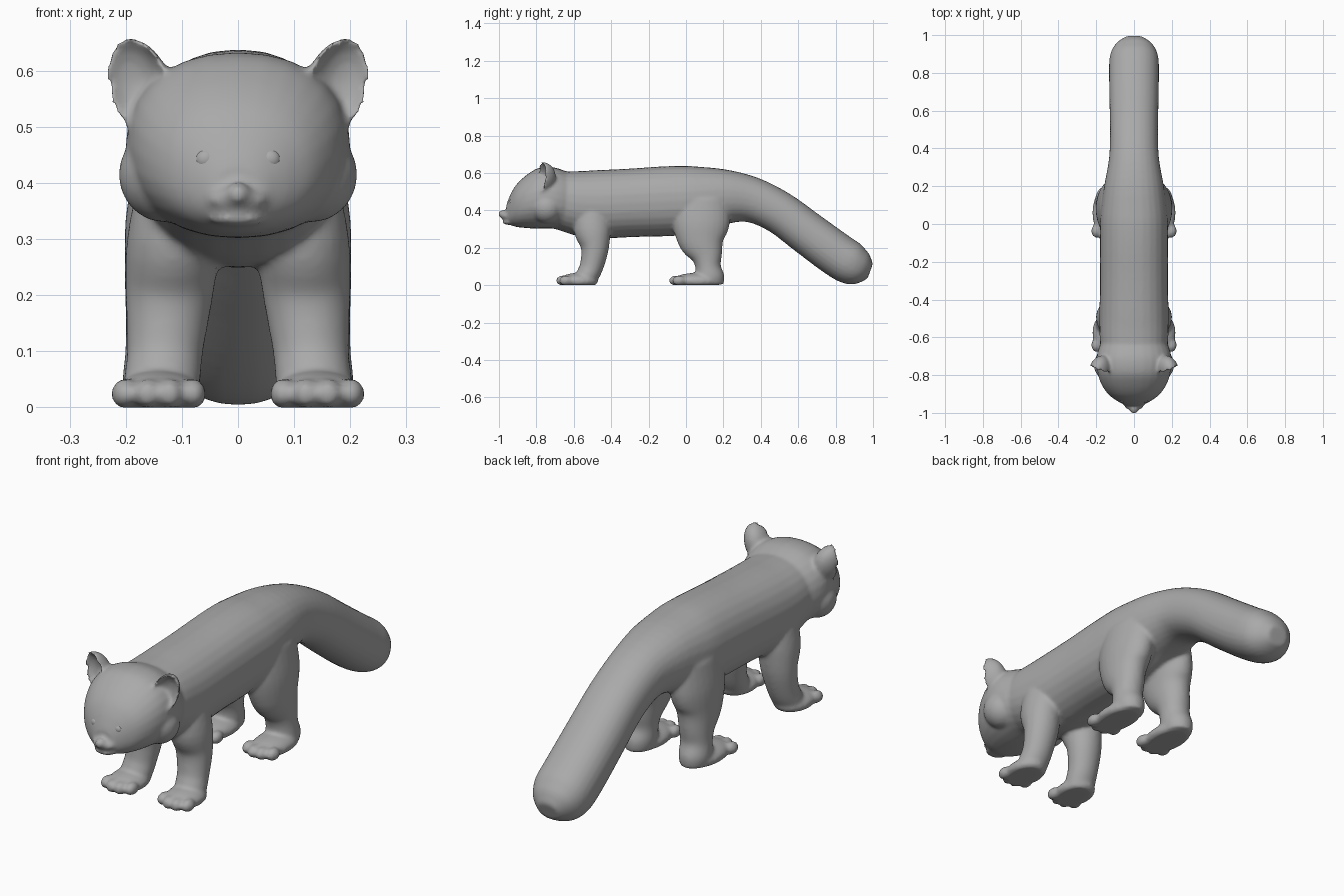
import bpy, bmesh, math
from mathutils import Vector, Matrix

if "Cube" in bpy.data.objects:
    bpy.data.objects.remove(bpy.data.objects["Cube"])

grey = bpy.data.materials.new("plain_grey")
grey.diffuse_color = (0.4, 0.4, 0.4, 1)
grey.use_nodes = True
grey.node_tree.nodes["Principled BSDF"].inputs["Base Color"].default_value = grey.diffuse_color


def finish(name, bm):
    bmesh.ops.recalc_face_normals(bm, faces=bm.faces[:])
    me = bpy.data.meshes.new(name)
    bm.to_mesh(me)
    bm.free()
    me.materials.append(grey)
    me.shade_smooth()
    ob = bpy.data.objects.new(name, me)
    bpy.context.collection.objects.link(ob)
    return ob


def spline(rows, steps=4):
    """Smoothly resample a list of stations."""
    out = []
    for i in range(len(rows) - 1):
        p = [Vector(rows[min(max(k, 0), len(rows) - 1)]) for k in range(i - 1, i + 3)]
        for s in range(steps):
            t = s / steps
            out.append(0.5 * (2 * p[1] + (p[2] - p[0]) * t
                       + (2 * p[0] - 5 * p[1] + 4 * p[2] - p[3]) * t * t
                       + (3 * p[1] - p[0] - 3 * p[2] + p[3]) * t ** 3))
    return out + [Vector(rows[-1])]


def tube(name, rows, side=1, power=2.0, upright=False, n=28):
    """Loft rings along a path; station = y, z, x, half width, half depth."""
    bm = bmesh.new()
    st = spline(rows)
    rings = []
    for i, (y, z, x, a, b) in enumerate(st):
        p, q = st[max(i - 1, 0)], st[min(i + 1, len(st) - 1)]
        t = Vector((1, 0)) if upright else Vector((q[0] - p[0], q[1] - p[1])).normalized()
        ring = []
        for k in range(n):
            c, s = math.cos(math.tau * k / n), math.sin(math.tau * k / n)
            u = a * math.copysign(abs(c) ** (2 / power), c)
            v = b * math.copysign(abs(s) ** (2 / power), s)
            ring.append(bm.verts.new((side * (x + u), y - t.y * v, max(z + t.x * v, 0))))
        rings.append(ring)
    for r, s in zip(rings, rings[1:]):
        for k in range(n):
            bm.faces.new((r[k], r[(k + 1) % n], s[(k + 1) % n], s[k]))
    bm.faces.new(rings[0])
    bm.faces.new(rings[-1])
    return finish(name, bm)


def blob(name, centre, radii):
    """Ellipsoid flattened where it meets the floor."""
    bm = bmesh.new()
    bmesh.ops.create_uvsphere(bm, u_segments=24, v_segments=16, radius=1)
    for v in bm.verts:
        v.co = Vector(c + r * k for c, r, k in zip(centre, radii, v.co))
        v.co.z = max(v.co.z, 0)
    return finish(name, bm)


def ear(side):
    """Forward-facing cup with a thick rim and a tip leaning outwards."""
    bm = bmesh.new()
    bmesh.ops.create_uvsphere(bm, u_segments=32, v_segments=24, radius=1)
    turn = Matrix.Rotation(math.radians(18), 3, 'Z')
    for v in bm.verts:
        x, y, z = v.co
        y = -0.62 * y - 0.22 if y < -0.001 else y
        p = turn @ Vector((0.058 * x + 0.018 * z, 0.078 * y, 0.088 * z))
        v.co = Vector((side * (0.176 + p.x), -0.772 + p.y, 0.57 + p.z))
    return finish("ear", bm)


# Torso running into the tail
parts = [tube("torso_and_tail", [
    (-0.75, 0.465, 0, 0.15, 0.14), (-0.65, 0.45, 0, 0.178, 0.16),
    (-0.5, 0.432, 0, 0.183, 0.182), (-0.3, 0.44, 0, 0.18, 0.183),
    (-0.1, 0.449, 0, 0.18, 0.187), (0.05, 0.457, 0, 0.178, 0.18),
    (0.2, 0.472, 0, 0.158, 0.149), (0.35, 0.457, 0, 0.132, 0.122),
    (0.5, 0.388, 0, 0.127, 0.114), (0.65, 0.278, 0, 0.13, 0.116),
    (0.8, 0.168, 0, 0.132, 0.118), (0.885, 0.115, 0, 0.128, 0.114),
    (0.945, 0.09, 0, 0.1, 0.087), (0.985, 0.075, 0, 0.05, 0.042)], power=2.2)]

# Head, muzzle, nose and lower lip
parts += [tube("head", [
    (-0.96, 0.385, 0, 0.045, 0.045), (-0.95, 0.392, 0, 0.065, 0.066),
    (-0.93, 0.41, 0, 0.1, 0.092), (-0.9, 0.428, 0, 0.138, 0.118),
    (-0.85, 0.448, 0, 0.172, 0.143), (-0.79, 0.464, 0, 0.193, 0.162),
    (-0.72, 0.467, 0, 0.2, 0.165), (-0.66, 0.458, 0, 0.188, 0.158),
    (-0.6, 0.45, 0, 0.16, 0.14)], power=2.2, upright=True),
    blob("muzzle", (0, -0.945, 0.37), (0.058, 0.045, 0.026)),
    blob("nose", (0, -0.975, 0.38), (0.024, 0.03, 0.022)),
    blob("lower_lip", (0, -0.943, 0.336), (0.052, 0.038, 0.014))]

for side in (-1, 1):
    parts.append(ear(side))
    parts.append(blob("cheek", (side * 0.13, -0.745, 0.415), (0.083, 0.085, 0.085)))
    # Legs
    parts.append(tube("front_leg", [
        (-0.5, 0.42, 0.105, 0.07, 0.09), (-0.5, 0.3, 0.115, 0.083, 0.1),
        (-0.487, 0.2, 0.122, 0.078, 0.075), (-0.505, 0.1, 0.13, 0.068, 0.063),
        (-0.53, 0.045, 0.135, 0.068, 0.06), (-0.54, 0.005, 0.135, 0.06, 0.055)],
        side))
    parts.append(tube("hind_leg", [
        (0.08, 0.46, 0.1, 0.08, 0.15), (0.08, 0.34, 0.112, 0.088, 0.155),
        (0.085, 0.24, 0.122, 0.08, 0.128), (0.11, 0.16, 0.13, 0.07, 0.086),
        (0.118, 0.1, 0.135, 0.066, 0.068), (0.125, 0.045, 0.138, 0.068, 0.08),
        (0.125, 0.005, 0.138, 0.06, 0.075)], side))
    # Feet with four toes each
    for name, y, length in (("front", -0.575, 0.105), ("hind", 0.06, 0.135)):
        parts.append(blob(name + "_foot", (side * 0.141, y, 0.022), (0.08, length, 0.044)))
        for k, back in enumerate((0.018, 0, 0, 0.018)):
            x = 0.141 + (k - 1.5) * 0.04
            parts.append(blob(name + "_toe", (side * x, y - length + 0.02 + back, 0.024),
                              (0.025, 0.036, 0.028)))

# Fuse all parts into one soft skin
for ob in parts:
    ob.select_set(True)
body = parts[0]
bpy.context.view_layer.objects.active = body
bpy.ops.object.join()
body.name = "animal_body"
fuse = body.modifiers.new("fuse", 'REMESH')
fuse.mode = 'VOXEL'
fuse.voxel_size = 0.008
fuse.use_smooth_shade = True
soft = body.modifiers.new("soften", 'SMOOTH')
soft.factor = 0.5
soft.iterations = 8
for m in ("fuse", "soften"):
    bpy.ops.object.modifier_apply(modifier=m)
if not body.data.materials:
    body.data.materials.append(grey)

# Eyes
for side, name in ((-1, "right_eye"), (1, "left_eye")):
    blob(name, (side * 0.057, -0.934, 0.442), (0.019, 0.014, 0.018))
